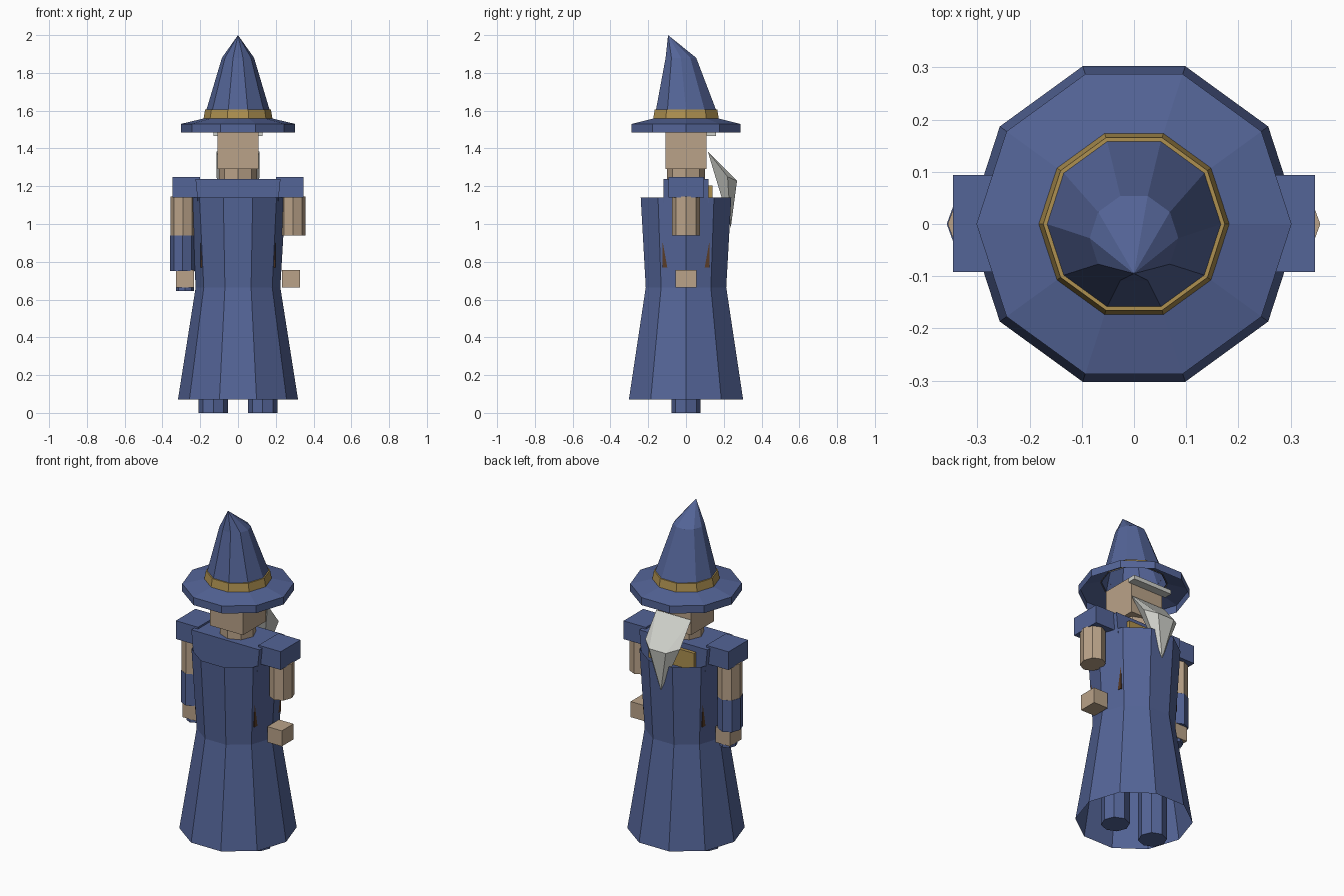
import bpy, bmesh, math
from mathutils import Vector

if "Cube" in bpy.data.objects:
    bpy.data.objects.remove(bpy.data.objects["Cube"])


def mat(name, rgb):
    m = bpy.data.materials.new(name)
    m.diffuse_color = (*rgb, 1)
    m.use_nodes = True
    m.node_tree.nodes["Principled BSDF"].inputs["Base Color"].default_value = m.diffuse_color
    return m


BLUE = mat("robe blue", (0.088, 0.128, 0.31))
SKIN = mat("skin", (0.49, 0.365, 0.25))
GOLD = mat("gold", (0.42, 0.28, 0.08))
GREY = mat("beard grey", (0.62, 0.63, 0.59))
BROWN = mat("belt brown", (0.10, 0.045, 0.02))


def finish(bm, name, material, closed=True):
    if closed:
        bmesh.ops.recalc_face_normals(bm, faces=bm.faces[:])
    me = bpy.data.meshes.new(name)
    bm.to_mesh(me)
    bm.free()
    me.materials.append(material)
    ob = bpy.data.objects.new(name, me)
    bpy.context.collection.objects.link(ob)
    return ob


def loft(name, material, n, rings, caps=(True, True), tip=None, center=(0, 0)):
    """rings: (z, radius x, radius y, y offset), first corner on +x"""
    bm = bmesh.new()
    loops = []
    for z, rx, ry, oy in rings:
        loops.append([bm.verts.new((center[0] + rx * math.cos(2 * math.pi * i / n),
                                    center[1] + oy + ry * math.sin(2 * math.pi * i / n), z))
                      for i in range(n)])
    for a, b in zip(loops, loops[1:]):
        for i in range(n):
            j = (i + 1) % n
            bm.faces.new((a[i], a[j], b[j], b[i]))
    if caps[0]:
        bm.faces.new(loops[0][::-1])
    if tip:
        t = bm.verts.new(tip)
        for i in range(n):
            bm.faces.new((loops[-1][i], loops[-1][(i + 1) % n], t))
    elif caps[1]:
        bm.faces.new(loops[-1])
    return finish(bm, name, material, closed=False)


def box(name, material, x, y, z, bottom_x=None):
    """x, y, z are (low, high) ranges; bottom_x narrows the lower end"""
    bm = bmesh.new()
    bmesh.ops.create_cube(bm, size=1)
    for v in bm.verts:
        xr = bottom_x if bottom_x and v.co.z < 0 else x
        v.co = Vector((xr[v.co.x > 0], y[v.co.y > 0], z[v.co.z > 0]))
    return finish(bm, name, material)


# Open robe skirt and bodice, with the torso inside
loft("robe", BLUE, 10, [(0.07, 0.318, 0.318, 0), (0.665, 0.224, 0.224, 0),
                        (1.14, 0.252, 0.252, 0)], caps=(False, False))
box("torso", BLUE, (-0.225, 0.225), (-0.12, 0.12), (0.7, 1.238), bottom_x=(-0.17, 0.17))
box("belt", BROWN, (-0.198, 0.198), (-0.125, 0.125), (0.77, 0.9))
box("collar_clasp", GOLD, (-0.15, 0.15), (0.11, 0.14), (1.1, 1.205))

# Legs, shoulders, arms and hands
for s, side in ((-1, "left"), (1, "right")):
    loft(side + "_leg", BLUE, 8, [(0, 0.078, 0.078, 0), (0.7, 0.078, 0.078, 0)],
         center=(s * 0.131, 0))
    box(side + "_shoulder", BLUE, sorted((s * 0.2, s * 0.347)), (-0.092, 0.094), (1.14, 1.249))
    loft(side + "_upper_arm", SKIN, 8, [(0.94, 0.066, 0.075, 0), (1.145, 0.066, 0.075, 0)],
         center=(s * 0.291, 0))
    box(side + "_hand", SKIN, sorted((s * 0.232, s * 0.328)), (-0.055, 0.055), (0.664, 0.757))
loft("left_sleeve", BLUE, 8, [(0.75, 0.066, 0.075, 0), (0.94, 0.066, 0.075, 0)],
     center=(-0.293, 0))
loft("left_cuff", BLUE, 8, [(0.645, 0.048, 0.055, 0), (0.664, 0.048, 0.055, 0)],
     center=(-0.28, 0))

# Head
loft("neck", SKIN, 8, [(1.23, 0.1, 0.1, 0), (1.295, 0.1, 0.1, 0)])
box("head", SKIN, (-0.108, 0.108), (-0.108, 0.108), (1.29, 1.51))
box("eyebrows", GREY, (-0.13, 0.13), (0.108, 0.158), (1.465, 1.49))

# Beard: faceted wedge drawn to a point
bm = bmesh.new()
for p in ((0.115, 0.115, 1.385), (0.115, 0.22, 1.25), (0.055, 0.27, 1.228)):
    for s in (-1, 1):
        bm.verts.new((s * p[0], p[1], p[2]))
bm.verts.new((0, 0.237, 0.98))
bmesh.ops.convex_hull(bm, input=bm.verts[:])
bmesh.ops.dissolve_limit(bm, angle_limit=0.02, verts=bm.verts[:], edges=bm.edges[:])
finish(bm, "beard", GREY)

# Pointed hat: open brim, bent crown and band
loft("hat_brim", BLUE, 10, [(1.485, 0.302, 0.302, 0), (1.53, 0.302, 0.302, 0),
                            (1.56, 0.175, 0.175, 0)], caps=(False, False))
loft("hat_crown", BLUE, 10, [(1.555, 0.176, 0.176, 0), (1.605, 0.167, 0.167, 0),
                             (1.88, 0.085, 0.085, -0.027)], caps=(False, False),
     tip=(0, -0.095, 2.0))
loft("hat_band", GOLD, 10, [(1.555, 0.183, 0.183, 0), (1.607, 0.174, 0.174, 0),
                            (1.607, 0.166, 0.166, 0)], caps=(False, False))
